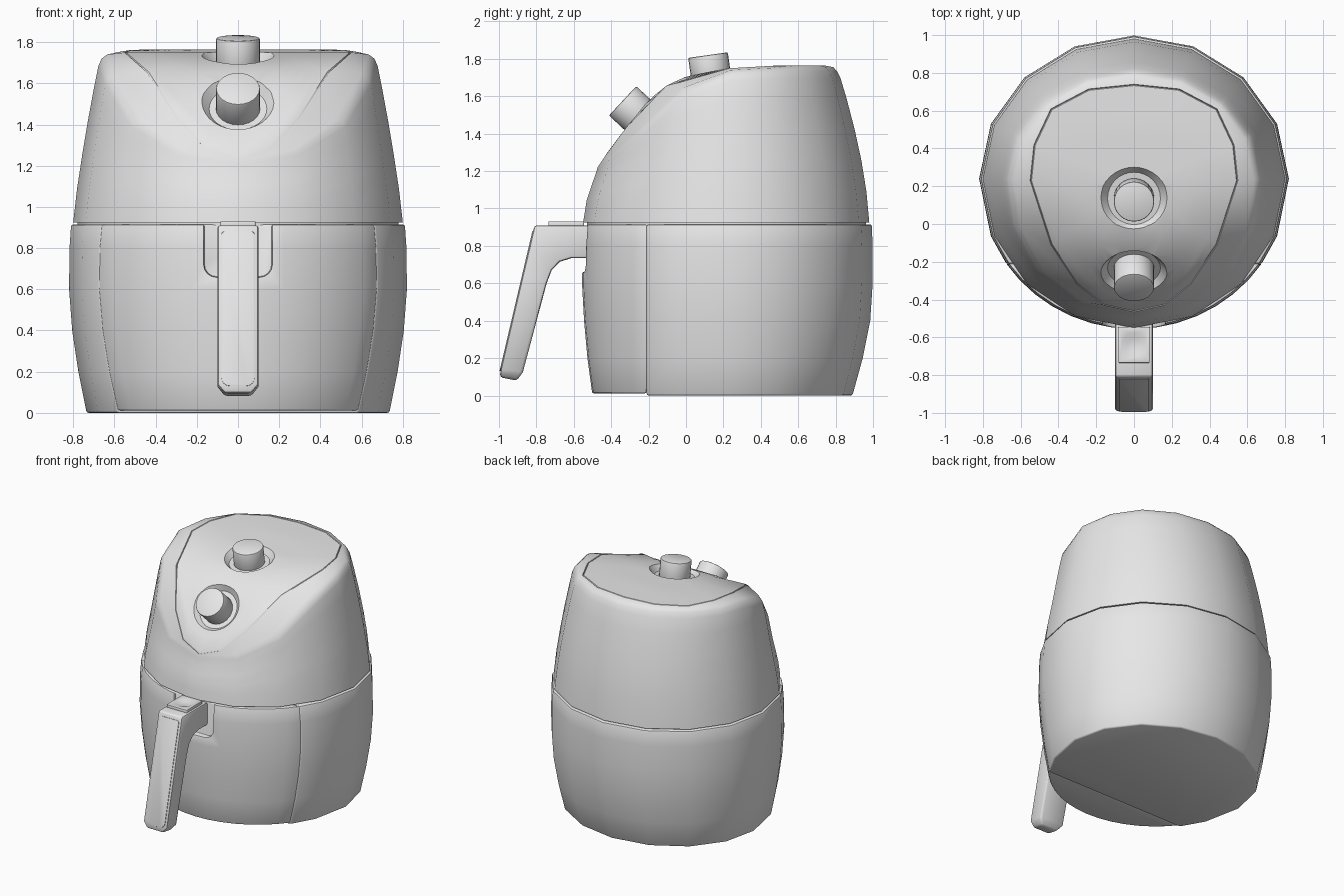
import bpy
import bmesh
from math import sin, cos, asin, radians, pi
from mathutils import Matrix, Vector

if "Cube" in bpy.data.objects:
    bpy.data.objects.remove(bpy.data.objects["Cube"])

grey = bpy.data.materials.new("light grey plastic")
grey.use_nodes = True
grey.diffuse_color = (0.8, 0.8, 0.8, 1)
grey.node_tree.nodes["Principled BSDF"].inputs["Base Color"].default_value = (0.8, 0.8, 0.8, 1)

MID = 0.24  # y of the widest point of the body

# Body sections: height, half width, front y, back y
BASE = [(0.0, 0.735, -0.50, 0.89), (0.2, 0.775, -0.527, 0.945), (0.4, 0.805, -0.545, 0.985),
        (0.6, 0.82, -0.556, 0.998), (0.8, 0.818, -0.553, 0.998), (0.915, 0.81, -0.545, 0.993)]
LID = [(0.925, 0.80, -0.55, 0.98), (1.05, 0.787, -0.53, 0.97), (1.2, 0.765, -0.478, 0.95),
       (1.5, 0.715, -0.42, 0.885), (1.7, 0.675, -0.38, 0.825), (1.765, 0.645, -0.36, 0.795)]
# Centre line of the sloping top: y, z
CROWN = [(-0.55, 0.93), (-0.465, 1.23), (-0.42, 1.30), (-0.33, 1.42), (-0.2, 1.58),
         (-0.1, 1.66), (0, 1.705), (0.2, 1.748), (0.5, 1.765), (0.8, 1.765)]
# Half outline of the control panel, front to back: x, y
PANEL = [(0, -0.465), (0.16, -0.43), (0.30, -0.32), (0.44, -0.11), (0.55, 0.23),
         (0.53, 0.42), (0.44, 0.61), (0.24, 0.715), (0, 0.74)]


def lookup(table, key):
    """Linear interpolation in a table sorted by its first column."""
    for a, b in zip(table, table[1:]):
        if key <= b[0]:
            break
    t = min(max((key - a[0]) / (b[0] - a[0]), 0), 1)
    return [p + (q - p) * t for p, q in zip(a[1:], b[1:])]


def section(table, z, angle, scale=1):
    w, front, back = lookup(table, z)
    reach = back - MID if sin(angle) > 0 else MID - front
    return Vector((w * cos(angle) * scale, MID + reach * sin(angle) * scale, z))


def make(name, bm):
    bmesh.ops.recalc_face_normals(bm, faces=bm.faces)
    mesh = bpy.data.meshes.new(name)
    bm.to_mesh(mesh)
    bm.free()
    mesh.materials.append(grey)
    obj = bpy.data.objects.new(name, mesh)
    bpy.context.collection.objects.link(obj)
    return obj


def loft(name, rings):
    """Skin closed rings of equal length and cap both ends."""
    bm = bmesh.new()
    rows = [[bm.verts.new(p) for p in ring] for ring in rings]
    for a, b in zip(rows, rows[1:]):
        for i in range(len(a)):
            j = (i + 1) % len(a)
            bm.faces.new((a[i], a[j], b[j], b[i]))
    bm.faces.new(rows[0])
    bm.faces.new(rows[-1])
    return make(name, bm)


def slab(name, w, h, r_top, r_low, depth, loc, tilt=0):
    """Rounded rectangle in XZ, extruded along +y, tilted about x."""
    outline = []
    corners = [(1, 1, r_top, 0), (-1, 1, r_top, 90), (-1, -1, r_low, 180), (1, -1, r_low, 270)]
    for sx, sz, r, start in corners:
        for k in range(5):
            a = radians(start + k * 22.5)
            outline.append((sx * (w / 2 - r) + r * cos(a), sz * (h / 2 - r) + r * sin(a)))
    obj = loft(name, [[(x, y, z) for x, z in outline] for y in (0, depth)])
    obj.data.transform(Matrix.Translation(loc) @ Matrix.Rotation(tilt, 4, 'X'))
    return obj


def cone(name, r_low, r_top, low, high, centre, axis, segments=32):
    bm = bmesh.new()
    bmesh.ops.create_cone(bm, cap_ends=True, segments=segments, radius1=r_low, radius2=r_top,
                          depth=high - low, matrix=Matrix.Translation((0, 0, (low + high) / 2)))
    obj = make(name, bm)
    turn = Vector(axis).to_track_quat('Z', 'Y').to_matrix().to_4x4()
    obj.data.transform(Matrix.Translation(centre) @ turn)
    return obj


def activate(obj):
    bpy.ops.object.select_all(action='DESELECT')
    obj.select_set(True)
    bpy.context.view_layer.objects.active = obj


def cut(obj, cutter):
    activate(obj)
    mod = obj.modifiers.new("cut", 'BOOLEAN')
    mod.operation = 'DIFFERENCE'
    mod.solver = 'EXACT'
    mod.object = cutter
    bpy.ops.object.modifier_apply(modifier=mod.name)
    bpy.data.objects.remove(cutter)


def finish(obj, bevel=0.0, angle=40):
    activate(obj)
    if bevel:
        mod = obj.modifiers.new("bevel", 'BEVEL')
        mod.width = bevel
        mod.segments = 2
        mod.limit_method = 'ANGLE'
        mod.angle_limit = radians(40)
        bpy.ops.object.modifier_apply(modifier=mod.name)
    bpy.ops.object.shade_smooth_by_angle(angle=radians(angle))


# Lower body: rear shell and front drawer meet on one straight seam
SEAM = -0.21
rear, front = [], []
for z, w, f, b in BASE:
    a = asin((SEAM - MID) / (MID - f))
    angles = [a] + [radians(22.5 * k) for k in range(-1, 10)] + [pi - a]
    rear.append([section(BASE, z, t) for t in angles])
    sweep = [pi - a + (pi + 2 * a) * k / 14 for k in range(15)]
    front.append([section(BASE, max(z, 0.012), t) for t in sweep])
finish(loft("rear_shell", rear), 0.01)
drawer = loft("drawer", front)
cut(drawer, slab("recess_cutter", 0.33, 0.34, 0.01, 0.06, 0.29, (0, -0.8, 0.83)))
finish(drawer, 0.01)

# Liner that closes the gap between lower body and lid
ring_angles = [radians(-90 + 22.5 * k) for k in range(16)]
finish(loft("seam_liner", [[section(LID, 0.925, a, 0.975) + Vector((0, 0, dz)) for a in ring_angles]
                           for dz in (-0.03, 0.02)]))

# Lid: tapered wall, soft shoulder, grooved outline, sloping control panel
outline = PANEL + [(-x, y) for x, y in PANEL[-2:0:-1]]


def panel_ring(scale, drop=0.0):
    pts = [(x * scale, 0.2 + (y - 0.2) * scale) for x, y in outline]
    return [Vector((x, y, lookup(CROWN, y)[0] - drop)) for x, y in pts]


edge = panel_ring(1)
rings = []
for t, pull in ((0, 0), (0.2, 0), (0.4, 0), (0.6, 0), (0.8, 0), (0.93, 0), (0.975, 0.03), (1, 0.2)):
    ring = []
    for a, p in zip(ring_angles, edge):
        wall = section(LID, 0.925 + (p.z - 0.01 - 0.925) * t, a)
        flat = Vector((p.x, p.y, wall.z))
        ring.append(wall.lerp(flat, pull))
    rings.append(ring)
rings += [edge, panel_ring(0.993, 0.008), panel_ring(0.986)]
rings += [panel_ring(0.9 - 0.1 * k) for k in range(9)]
lid = loft("lid", rings)

# Two dials, each standing in a dished seat
DIALS = [("timer_dial", (0, -0.262, 1.504), (0, -0.73, 0.68), 0.105),
         ("temperature_dial", (0, 0.13, 1.733), (0, -0.14, 0.99), 0.088)]
for name, centre, axis, height in DIALS:
    cut(lid, cone("seat_cutter", 0.14, 0.315, -0.04, 0.16, centre, axis))
    finish(cone(name, 0.107, 0.107, -0.06, height, centre, axis, 24), 0.008, 30)
finish(lid)

# Handle: rectangular sections from the tip up to the drawer
GRIP = [((-0.995, 0.098), (-0.905, 0.08), 0.065), ((-0.991, 0.14), (-0.872, 0.125), 0.1),
        ((-0.869, 0.66), (-0.745, 0.60), 0.1), ((-0.838, 0.79), (-0.718, 0.67), 0.1),
        ((-0.81, 0.91), (-0.675, 0.715), 0.1), ((-0.70, 0.91), (-0.61, 0.735), 0.1),
        ((-0.48, 0.91), (-0.48, 0.735), 0.1)]
finish(loft("handle", [[(-w, *outer), (w, *outer), (w, *inner), (-w, *inner)]
                       for outer, inner, w in GRIP]), 0.014)
lean = -0.2304
finish(slab("handle_face_plate", 0.16, 0.77, 0.015, 0.04, 0.008,
            (0, -0.909, 0.506), lean), 0.002)

# Release button cover on top of the handle, with a thumb dimple
cover = slab("release_cover", 0.17, 0.19, 0.008, 0.008, 0.03, (0, -0.64, 0.93), -pi / 2)
cut(cover, cone("dimple_cutter", 0.035, 0.095, -0.012, 0.012, (0, -0.64, 0.93), (0, 0, 1)))
finish(cover, 0.003)
